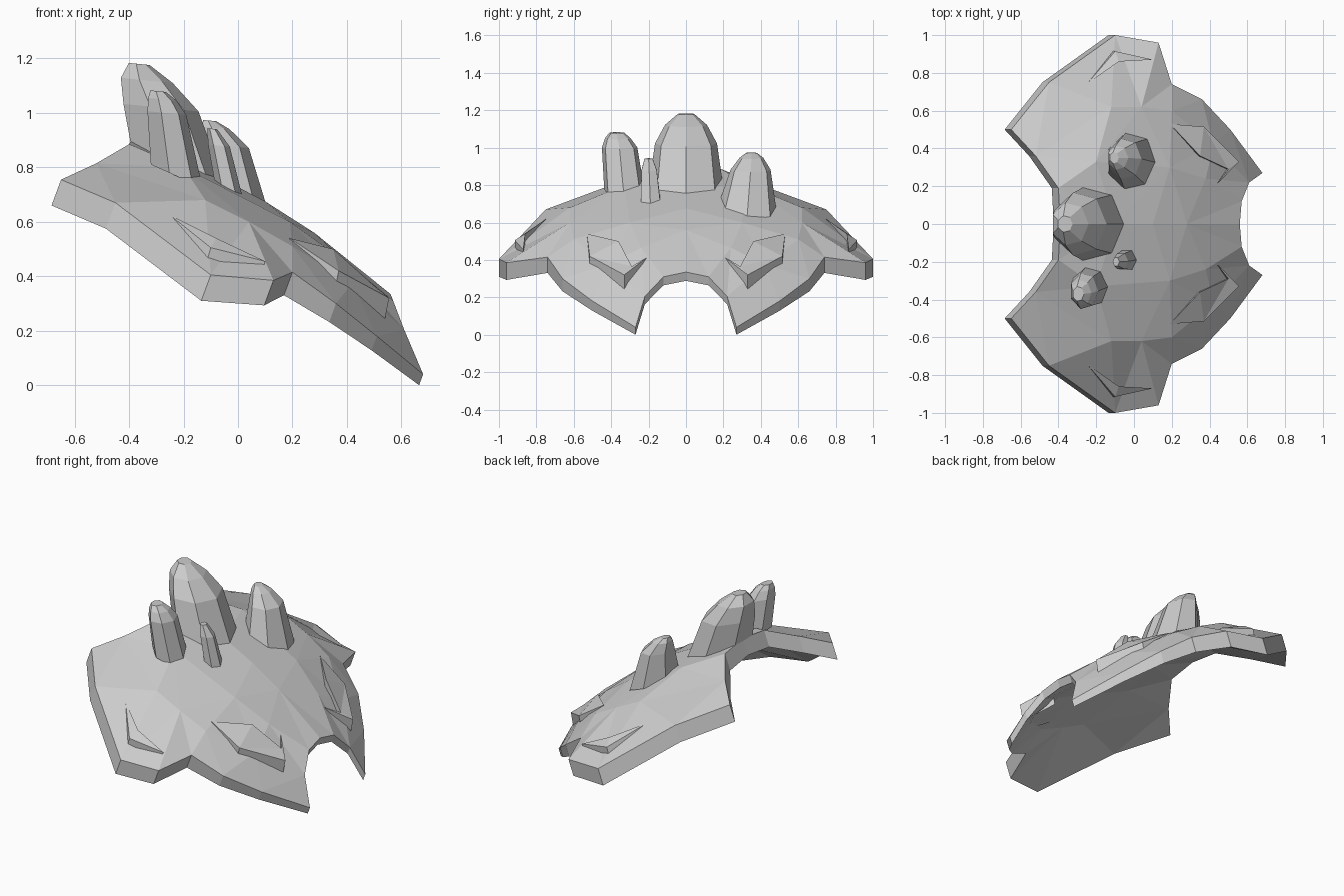
import bpy, bmesh
from math import cos, sin, tau
from mathutils import Vector
from mathutils.geometry import delaunay_2d_cdt

if "Cube" in bpy.data.objects:
    bpy.data.objects.remove(bpy.data.objects["Cube"])


def finish(bm, name):
    bmesh.ops.recalc_face_normals(bm, faces=bm.faces)
    me = bpy.data.meshes.new(name)
    bm.to_mesh(me)
    bm.free()
    ob = bpy.data.objects.new(name, me)
    bpy.context.collection.objects.link(ob)
    return ob


def slab(name, tops, faces, offset):
    """Close a top surface into a solid; offset(p) gives the shift to the underside."""
    bm = bmesh.new()
    up = [bm.verts.new(p) for p in tops]
    low = [bm.verts.new(Vector(p) + Vector(offset(p))) for p in tops]
    count = {}
    for f in faces:
        bm.faces.new([up[i] for i in f])
        bm.faces.new([low[i] for i in reversed(f)])
        for a, b in zip(f, list(f[1:]) + [f[0]]):
            count.setdefault(frozenset((a, b)), []).append((a, b))
    for uses in count.values():
        if len(uses) == 1:
            a, b = uses[0]
            bm.faces.new((up[b], up[a], low[a], low[b]))
    return finish(bm, name)


def mirror_y(p):
    return (p[0], -p[1], p[2])


# Shell plate: half outline from front centre round to back centre, plus crease points
half = [(.56, 0, .335), (.57, .12, .31), (.61, .22, .205), (.68, .27, .04),
        (.51, .5, .18), (.36, .66, .30), (.20, .74, .415), (.13, .96, .385),
        (-.10, 1.0, .405), (-.45, .75, .67), (-.65, .5, .755), (-.52, .36, .815),
        (-.40, .19, .885), (-.39, 0, .905)]
outline = half + [mirror_y(p) for p in reversed(half[1:-1])]
side = [(-.2, .33, .80), (.19, .3, .60), (-.12, .62, .68), (.04, .62, .60),
        (.2, .6, .51), (.38, .24, .465), (.42, .42, .375)]
centre = [(-.1, 0, .78), (.1, 0, .675), (.28, 0, .56)]
points = outline + centre + side + [mirror_y(p) for p in side]
res = delaunay_2d_cdt([Vector(p[:2]) for p in points], [],
                      [list(range(len(outline)))], 1, 1e-5)
tops = [points[o[0]] for o in res[3]]


def shell_depth(p):
    t = min(1, max(.42, 1 - (p[0] - .1) * 1.1))
    return (-.035 * t, 0, -.095 * t)


slab("shell_plate", tops, [list(f) for f in res[2]], shell_depth)


# Blunt crystal spikes: lofted rings of (x, y, z, radius x, radius y)
def spike(name, sides, rings, slope=-.45):
    bm = bmesh.new()
    loops = []
    for k, (x, y, z, rx, ry) in enumerate(rings):
        s = slope if k == 0 else -.1
        loops.append([bm.verts.new((x + rx * cos(tau * i / sides),
                                    y + ry * sin(tau * i / sides),
                                    z + s * rx * cos(tau * i / sides)))
                      for i in range(sides)])
    for a, b in zip(loops, loops[1:]):
        for i in range(sides):
            j = (i + 1) % sides
            bm.faces.new((a[i], a[j], b[j], b[i]))
    bm.faces.new(loops[0][::-1])
    bm.faces.new(loops[-1])
    finish(bm, name)


spike("spike_large", 7, [(-.225, 0, .80, .185, .2), (-.29, 0, 1.02, .145, .17),
                         (-.34, 0, 1.12, .10, .115), (-.365, 0, 1.18, .04, .045)])
spike("spike_right", 7, [(-.015, .325, .67, .135, .16), (-.05, .345, .88, .09, .11),
                         (-.085, .35, .945, .055, .065), (-.105, .35, .972, .025, .03)])
spike("spike_left", 7, [(-.23, -.33, .77, .10, .11), (-.265, -.355, 1.0, .075, .097),
                        (-.28, -.365, 1.05, .055, .07), (-.295, -.37, 1.08, .03, .04)])
spike("spike_small", 6, [(-.035, -.19, .72, .05, .06), (-.07, -.197, .88, .04, .047),
                         (-.095, -.2, .942, .018, .025)])

# Raised brow crescents and wing ridges on both sides
brow = [(.19, .53, .54), (.37, .515, .42), (.555, .33, .32),
        (.43, .2, .42), (.5, .29, .365), (.35, .36, .50)]
brow_faces = [(0, 1, 5), (1, 4, 5), (1, 2, 4), (2, 3, 4)]
ridge = [(-.25, .74, .625), (-.1, .915, .505), (.1, .87, .455), (-.08, .86, .54)]
ridge_faces = [(0, 1, 3), (1, 2, 3)]
for tag, flip in (("right", False), ("left", True)):
    for name, pts, faces, d in (("brow", brow, brow_faces, .1),
                                ("wing_ridge", ridge, ridge_faces, .07)):
        slab(f"{name}_{tag}", [mirror_y(p) if flip else p for p in pts],
             faces, lambda p: (-.02, 0, -d))
